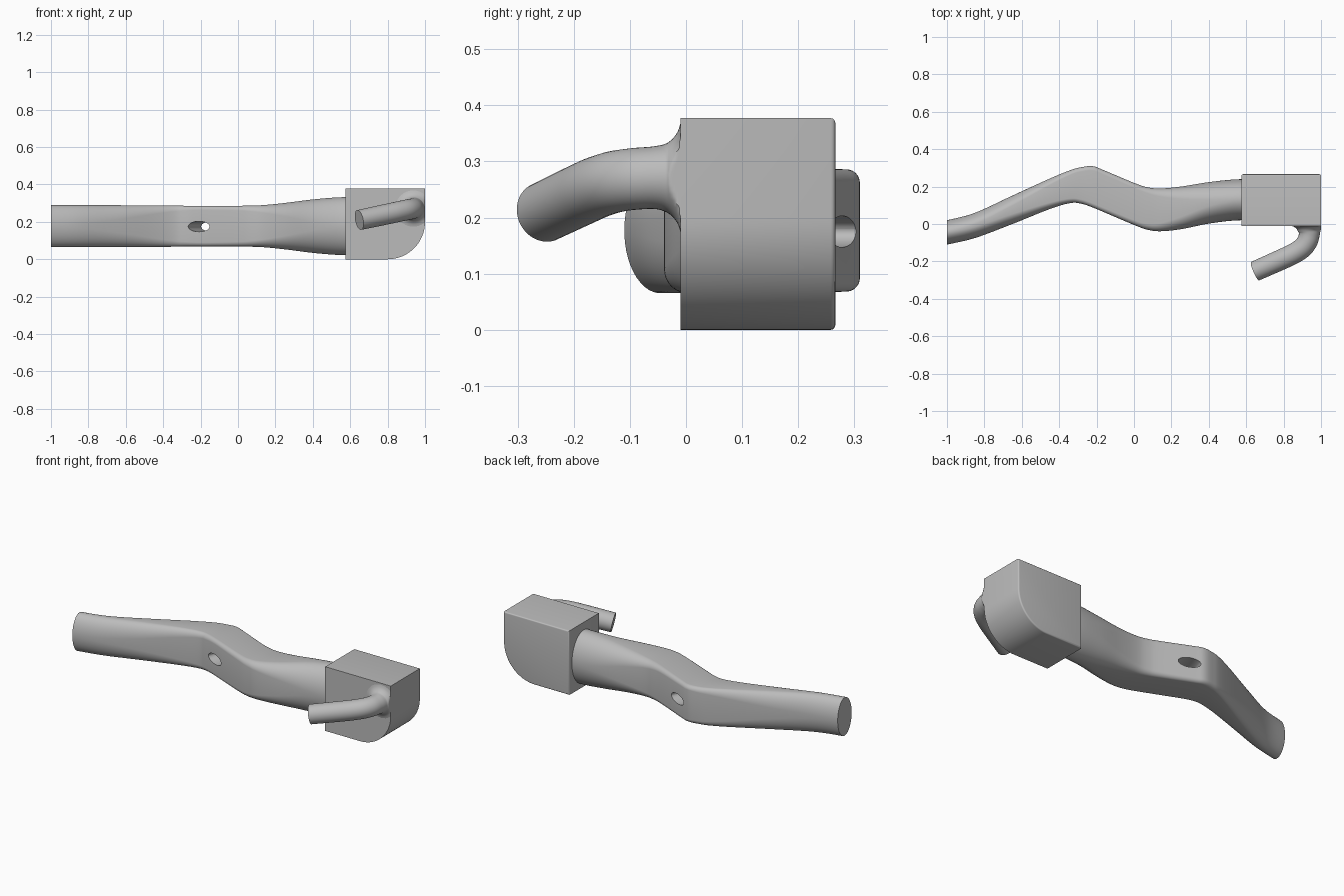
import bpy
import bmesh
from math import sin, cos, pi, radians, copysign
from mathutils import Vector

cube = bpy.data.objects.get("Cube")
if cube:
    bpy.data.objects.remove(cube, do_unlink=True)

grey = bpy.data.materials.new("plain grey")
grey.use_nodes = True
GREY = (0.5, 0.5, 0.5, 1)
grey.diffuse_color = GREY
grey.node_tree.nodes["Principled BSDF"].inputs["Base Color"].default_value = GREY


def spline(keys, steps):
    """Catmull-Rom interpolation through key vectors of any size."""
    keys = [Vector(k) for k in keys]
    out = []
    for i in range(len(keys) - 1):
        a, b = keys[max(i - 1, 0)], keys[i]
        c, d = keys[i + 1], keys[min(i + 2, len(keys) - 1)]
        for s in range(steps):
            t = s / steps
            out.append(0.5 * (2 * b + (c - a) * t + (2 * a - 5 * b + 4 * c - d) * t**2
                              + (3 * b - a - 3 * c + d) * t**3))
    return out + [keys[-1]]


def loft(name, rings):
    """Skin a list of equal rings and cap both ends."""
    bm = bmesh.new()
    loops = [[bm.verts.new(p) for p in ring] for ring in rings]
    n = len(loops[0])
    for r, s in zip(loops, loops[1:]):
        for i in range(n):
            j = (i + 1) % n
            bm.faces.new((r[i], r[j], s[j], s[i]))
    bm.faces.new(loops[0][::-1])
    bm.faces.new(loops[-1])
    bmesh.ops.recalc_face_normals(bm, faces=bm.faces)
    mesh = bpy.data.meshes.new(name)
    bm.to_mesh(mesh)
    bm.free()
    obj = bpy.data.objects.new(name, mesh)
    bpy.context.collection.objects.link(obj)
    mesh.materials.append(grey)
    return obj


def activate(obj):
    bpy.ops.object.select_all(action='DESELECT')
    obj.select_set(True)
    bpy.context.view_layer.objects.active = obj


def smooth(obj):
    activate(obj)
    bpy.ops.object.shade_smooth_by_angle(angle=radians(35))


def rounded_ring(x, lo, hi, half_z, f):
    """Rectangle with elliptical corners; f = 1 is a full ellipse."""
    mid, half_y, f = (lo + hi) / 2, (hi - lo) / 2, min(f, 1)
    ring = []
    for k in range(48):
        a = 2 * pi * (k + 0.5) / 48
        u = cos(a) * f + copysign(1 - f, cos(a))
        v = sin(a) * f + copysign(1 - f, sin(a))
        ring.append((x, mid + half_y * u, 0.177 + half_z * v))
    return ring


# Bent bar: x, front y, back y, half height, corner roundness
bar_keys = [
    (-1.00, -0.11, 0.02, 0.112, 1),
    (-0.85, -0.075, 0.06, 0.112, 0.95),
    (-0.65, 0.0, 0.152, 0.112, 0.75),
    (-0.45, 0.08, 0.243, 0.111, 0.45),
    (-0.34, 0.112, 0.288, 0.11, 0.3),
    (-0.28, 0.108, 0.304, 0.109, 0.25),
    (-0.22, 0.088, 0.309, 0.109, 0.22),
    (-0.16, 0.063, 0.287, 0.109, 0.22),
    (0.00, -0.005, 0.22, 0.109, 0.25),
    (0.07, -0.03, 0.197, 0.11, 0.3),
    (0.14, -0.039, 0.19, 0.113, 0.4),
    (0.25, -0.028, 0.2, 0.124, 0.62),
    (0.40, 0.002, 0.224, 0.143, 0.9),
    (0.53, 0.018, 0.238, 0.154, 1),
    (0.62, 0.02, 0.24, 0.155, 1),
]
bar = loft("bent_bar", [rounded_ring(*k) for k in spline(bar_keys, 6)])

# Slanted oval hole through the bend
cutter = loft("hole_cutter", [
    [(cx + 0.065 * cos(2 * pi * k / 40), y, 0.175 + 0.028 * sin(2 * pi * k / 40))
     for k in range(40)]
    for cx, y in ((-0.245, -0.02), (-0.105, 0.38))])
cutter.hide_render = True
cut = bar.modifiers.new("hole", 'BOOLEAN')
cut.operation = 'DIFFERENCE'
cut.solver = 'EXACT'
cut.object = cutter
activate(bar)
bpy.ops.object.modifier_apply(modifier=cut.name)
bpy.data.objects.remove(cutter, do_unlink=True)
smooth(bar)

# End block with one large rounded lower corner and softened back edge
X0, X1, TOP, R = 0.574, 1.0, 0.377, 0.2


def block_ring(y, inset):
    r = R - inset
    pts = [(X0 + inset, TOP - inset), (X0 + inset, inset)]
    pts += [(X1 - R + r * sin(a), R - r * cos(a))
            for a in (pi / 2 * k / 20 for k in range(21))]
    pts.append((X1 - inset, TOP - inset))
    return [(x, y, z) for x, z in pts]


S = 0.008
soft = [(0.266 - S + S * sin(a), S * (1 - cos(a)))
        for a in (pi / 2 * k / 4 for k in range(5))]
block = loft("end_block", [block_ring(-0.01, 0)] + [block_ring(y, i) for y, i in soft])
smooth(block)

# Hooked lever: centre line x, y, z and radius, flared where it meets the block
lever_keys = [
    (0.937, -0.008, 0.271, 0.104),
    (0.937, -0.016, 0.271, 0.08),
    (0.937, -0.032, 0.271, 0.063),
    (0.937, -0.055, 0.271, 0.056),
    (0.928, -0.09, 0.269, 0.055),
    (0.902, -0.126, 0.264, 0.055),
    (0.855, -0.158, 0.254, 0.055),
    (0.79, -0.189, 0.24, 0.055),
    (0.648, -0.252, 0.21, 0.054),
]
path = spline(lever_keys, 5)
rings = []
for i, p in enumerate(path):
    c = Vector(p[:3])
    tangent = Vector(path[min(i + 1, len(path) - 1)][:3]) - Vector(path[max(i - 1, 0)][:3])
    side = tangent.cross(Vector((0, 0, 1))).normalized()
    up = side.cross(tangent).normalized()
    ring = [c + p[3] * (side * cos(a) + up * sin(a))
            for a in (2 * pi * k / 40 for k in range(40))]
    # The flare stops flush with the block's outer and top faces
    rings.append([(min(q.x, X1), q.y, min(q.z, TOP)) for q in ring])
smooth(loft("hooked_lever", rings))
